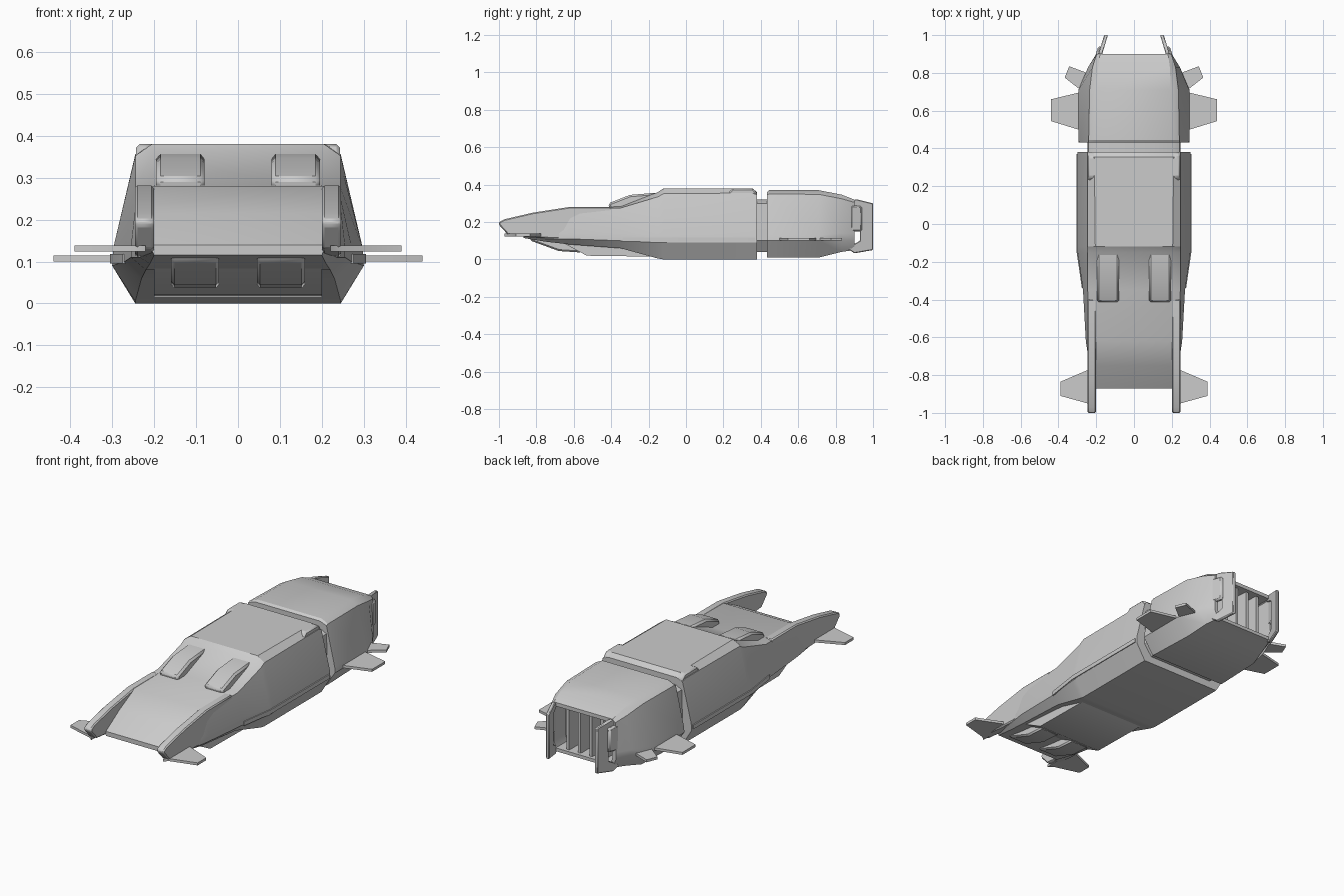
import bpy, bmesh, math

if "Cube" in bpy.data.objects:
    bpy.data.objects.remove(bpy.data.objects["Cube"])


def finish(name, bm, mirror=False, bevel=0.0, angle=28):
    bmesh.ops.recalc_face_normals(bm, faces=bm.faces)
    me = bpy.data.meshes.new(name)
    bm.to_mesh(me)
    bm.free()
    ob = bpy.data.objects.new(name, me)
    bpy.context.collection.objects.link(ob)
    if mirror:
        ob.modifiers.new("mirror", 'MIRROR').use_axis[0] = True
    if bevel:
        b = ob.modifiers.new("bevel", 'BEVEL')
        b.width, b.segments, b.limit_method = bevel, 1, 'ANGLE'
    bpy.ops.object.select_all(action='DESELECT')
    ob.select_set(True)
    bpy.context.view_layer.objects.active = ob
    bpy.ops.object.shade_smooth_by_angle(angle=math.radians(angle))
    return ob


def loft(name, sections, recess=None):
    """Skin symmetric sections: (y, half outline of (x, z) from top to bottom)."""
    bm = bmesh.new()
    rings = []
    for y, half in sections:
        ring = half + [(-x, z) for x, z in reversed(half)]
        rings.append([bm.verts.new((x, y, z)) for x, z in ring])
    n = len(rings[0])
    for a, b in zip(rings, rings[1:]):
        for i in range(n):
            bm.faces.new((a[i], a[(i + 1) % n], b[(i + 1) % n], b[i]))
    bm.faces.new(rings[0])
    cap = bm.faces.new(rings[-1])
    if recess:
        bm.normal_update()
        bmesh.ops.recalc_face_normals(bm, faces=bm.faces)
        bmesh.ops.inset_region(bm, faces=[cap], thickness=recess[0])
        inner = bmesh.ops.extrude_discrete_faces(bm, faces=[cap])['faces'][0]
        for v in inner.verts:
            v.co.y -= recess[1]
    return finish(name, bm)


def prism(name, pts, axis, lo, hi, mirror=True, bevel=0.0, lean=0.0):
    """Extrude a (y, z) outline along x, or an (x, y) outline along z."""
    bm = bmesh.new()
    ends = []
    for h in (lo, hi):
        co = [(h - lean * (p - 0.88), p, q) if axis == 'X' else (p, q, h) for p, q in pts]
        ends.append([bm.verts.new(c) for c in co])
    n = len(pts)
    for i in range(n):
        j = (i + 1) % n
        bm.faces.new((ends[0][i], ends[0][j], ends[1][j], ends[1][i]))
    bm.faces.new(ends[0])
    bm.faces.new(ends[1])
    return finish(name, bm, mirror, bevel)


# Main hull, wedge nose to square stern
full = [(.21, .38), (.245, .355), (.298, .13), (.3, .09), (.245, .0)]
loft("main_hull", [
    (-.87, [(.2, .14), (.204, .139), (.204, .13), (.204, .125), (.2, .115)]),
    (-.75, [(.2, .215), (.22, .21), (.235, .14), (.235, .11), (.21, .095)]),
    (-.62, [(.2, .28), (.24, .272), (.255, .14), (.255, .11), (.22, .08)]),
    (-.35, [(.2, .282), (.245, .275), (.27, .14), (.27, .1), (.23, .06)]),
    (-.15, [(.2, .36), (.245, .335), (.298, .13), (.3, .09), (.245, .005)]),
    (-.12, [(.205, .38), (.245, .352), (.298, .13), (.3, .09), (.245, .0)]),
    (.355, full),
    (.38, [(.21, .36), (.245, .345), (.298, .13), (.3, .09), (.245, .0)])])

# Forked nose prongs
prism("nose_prong", [(-1, .2), (-.97, .215), (-.82, .25), (-.62, .281), (-.4, .281),
                     (-.4, .1), (-.8, .115), (-.95, .13), (-1, .185)],
      'X', .2, .246, bevel=.006)

# Belly keel and lower intakes
prism("belly_keel", [(-.66, .09), (-.53, .02), (-.17, .015), (-.1, .05), (-.3, .12), (-.6, .12)],
      'X', -.2, .2, mirror=False)
prism("lower_intake", [(-.84, .13), (-.83, .1), (-.68, .045), (-.56, .037), (-.56, .13)],
      'X', .045, .16, bevel=.008)

# Upper intake pods
prism("upper_intake", [(-.41, .27), (-.415, .3), (-.30, .345), (-.155, .357), (-.155, .27)],
      'X', .08, .195, bevel=.01)

# Shoulder blocks at the stern
prism("shoulder_block", [(.22, .35), (.25, .38), (.355, .38), (.38, .358), (.38, .33), (.22, .33)],
      'X', .19, .243, bevel=.008)

# Side rails
prism("side_rail", [(.24, -.34), (.276, -.34), (.305, -.14), (.305, .37), (.24, .37)],
      'Z', .095, .118)

# Neck joining hull and engine block
neck = [(.2, .32), (.24, .3), (.245, .13), (.245, .1), (.2, .04)]
loft("neck", [(.36, neck), (.45, neck)])

# Engine block with a recessed tail
engine = [(.2, .37), (.24, .35), (.292, .13), (.295, .1), (.235, .01)]
loft("engine_block", [
    (.432, [(.2, .36), (.24, .345), (.29, .13), (.293, .1), (.235, .012)]),
    (.445, engine),
    (.71, [(.195, .37), (.235, .348), (.292, .13), (.295, .1), (.225, .01)]),
    (.83, [(.19, .347), (.22, .325), (.243, .14), (.243, .1), (.2, .04)]),
    (.9, [(.18, .32), (.197, .305), (.2, .14), (.2, .1), (.18, .05)])],
    recess=(.022, .1))

# Tail grille slats
for i in range(4):
    x = -.105 + .07 * i
    prism(f"grille_slat_{i + 1}", [(.79, .06), (.885, .07), (.885, .295), (.79, .3)],
          'X', x - .008, x + .008, mirror=False)

# Tail brackets and their outer pods
prism("tail_bracket", [(.86, .3), (.91, .322), (1, .3), (1, .05), (.9, .033), (.86, .06),
                       (.93, .1), (.93, .27)], 'X', .174, .194, lean=.3, bevel=.004)
prism("tail_pod", [(.88, .15), (.94, .15), (.94, .285), (.88, .29)],
      'X', .18, .208, lean=.3, bevel=.008)

# Fins
prism("front_fin", [(.22, -.97), (.245, -.95), (.39, -.91), (.39, -.835), (.25, -.775), (.22, -.775)],
      'Z', .124, .138)
prism("rear_fin", [(.25, .49), (.295, .5), (.44, .545), (.44, .66), (.295, .695), (.25, .695)],
      'Z', .1, .114)
prism("tail_fin", [(.22, .77), (.25, .8), (.343, .835), (.367, .775), (.29, .715), (.25, .71)],
      'Z', .1, .114)
